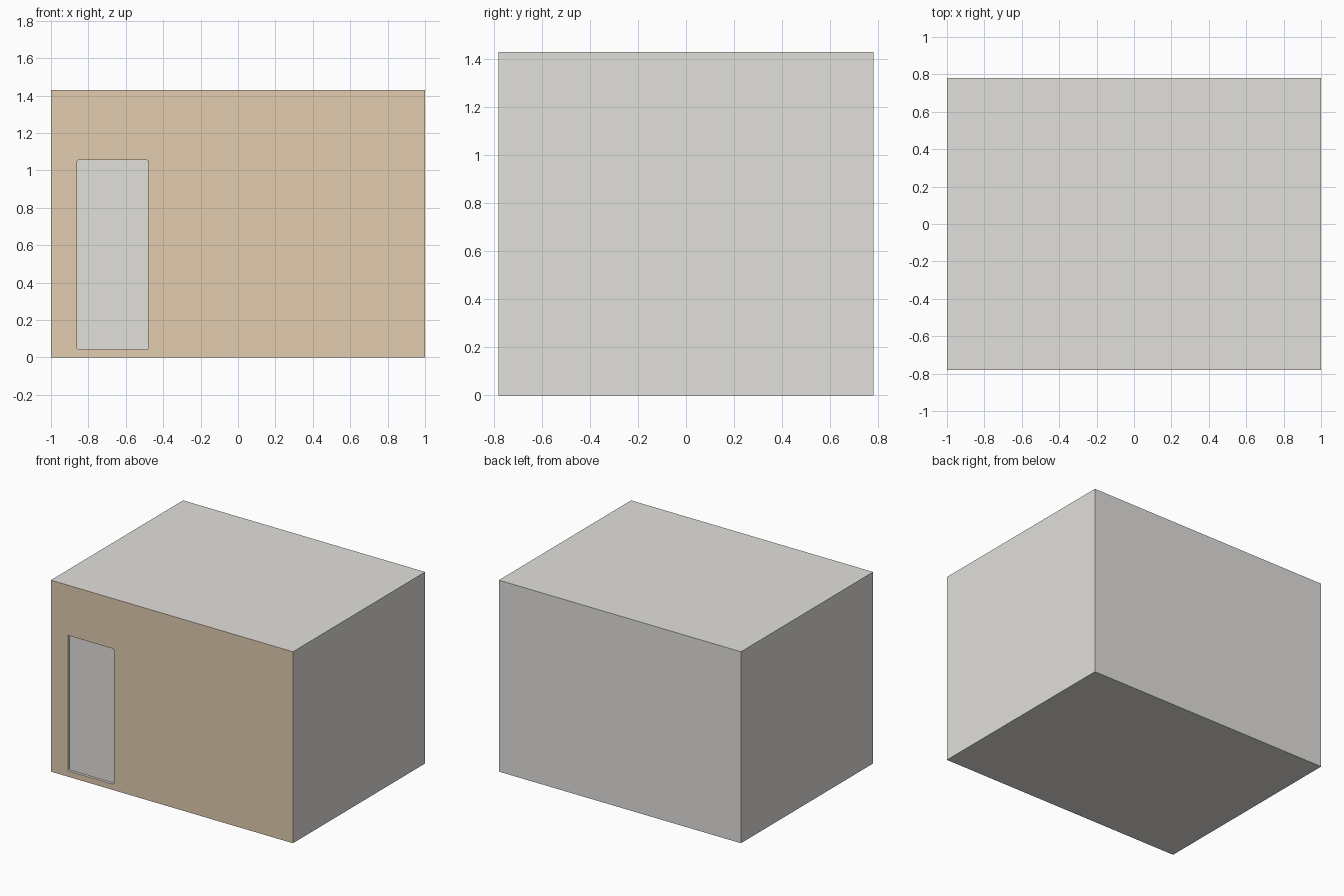
import bpy, bmesh, math

if "Cube" in bpy.data.objects:
    bpy.data.objects.remove(bpy.data.objects["Cube"])

W, D, H = 1.0, 0.78, 1.43      # half width, half depth, height
T = 0.02                       # shell thickness


def srgb(*rgb):
    return tuple(((c / 255 + 0.055) / 1.055) ** 2.4 for c in rgb) + (1.0,)


def material(name, colour):
    m = bpy.data.materials.new(name)
    m.diffuse_color = colour
    m.use_nodes = True
    m.node_tree.nodes["Principled BSDF"].inputs["Base Color"].default_value = m.diffuse_color
    return m


grey = material("warm grey", srgb(226, 224, 220))
tan = material("tan", srgb(226, 204, 175))


def finish(bm, name, *mats):
    me = bpy.data.meshes.new(name)
    bm.to_mesh(me)
    bm.free()
    ob = bpy.data.objects.new(name, me)
    for m in mats:
        me.materials.append(m)
    bpy.context.collection.objects.link(ob)
    return ob


def box(bm, x, y, z0, z1):
    r = bmesh.ops.create_cube(bm, size=1)
    for v in r["verts"]:
        v.co = (v.co.x * 2 * x, v.co.y * 2 * y, z0 + (v.co.z + 0.5) * (z1 - z0))


def loop(bm, pts, y):
    vs = [bm.verts.new((x, y, z)) for x, z in pts]
    return [bm.edges.new((vs[i], vs[(i + 1) % len(vs)])) for i in range(len(vs))]


# Rounded outline of the doorway
x0, x1, z0, z1, r = -0.86, -0.48, 0.043, 1.055, 0.008
door = []
for cx, cz, a0 in ((x1 - r, z1 - r, 0), (x0 + r, z1 - r, 90),
                   (x0 + r, z0 + r, 180), (x1 - r, z0 + r, 270)):
    for k in range(4):
        a = math.radians(a0 + 30 * k)
        door.append((cx + r * math.cos(a), cz + r * math.sin(a)))

# Outer shell: five plain sides, open at the front
bm = bmesh.new()
box(bm, W, D, 0, H)
bm.normal_update()
bmesh.ops.delete(bm, geom=[f for f in bm.faces if f.normal.y < -0.5], context="FACES_ONLY")
finish(bm, "outer_shell", grey)

# Front wall: tan face around the doorway, grey reveals
bm = bmesh.new()
outer = loop(bm, [(-W, 0), (W, 0), (W, H), (-W, H)], -D)
hole = loop(bm, door, -D)
bmesh.ops.triangle_fill(bm, edges=outer + hole, use_beauty=True, normal=(0, -1, 0))
for f in bm.faces:
    f.normal_update()
    if f.normal.y > 0:
        f.normal_flip()
ext = bmesh.ops.extrude_edge_only(bm, edges=hole)["geom"]
bmesh.ops.translate(bm, vec=(0, T, 0), verts=[g for g in ext if isinstance(g, bmesh.types.BMVert)])
mx, mz = (x0 + x1) / 2, (z0 + z1) / 2
for f in bm.faces:
    f.normal_update()
    if abs(f.normal.y) < 0.5:
        f.material_index = 1
        c = f.calc_center_median()
        if f.normal.x * (mx - c.x) + f.normal.z * (mz - c.z) < 0:
            f.normal_flip()
finish(bm, "front_wall", tan, grey)

# Inner core seen through the doorway
bm = bmesh.new()
box(bm, W - T, D - T, T, H - T)
finish(bm, "inner_core", grey)
